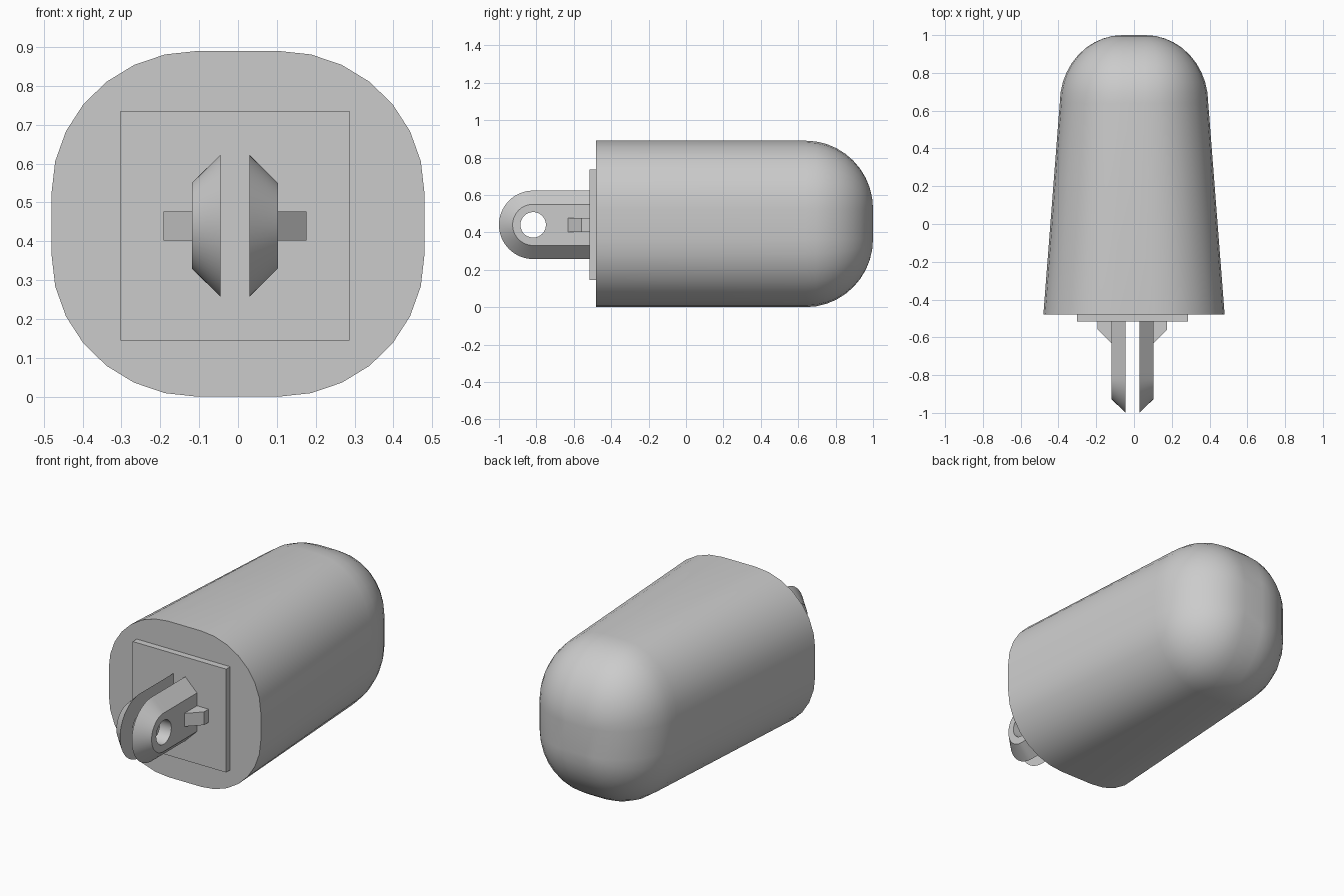
import bpy
import bmesh
from math import sin, cos, pi, radians

if "Cube" in bpy.data.objects:
    bpy.data.objects.remove(bpy.data.objects["Cube"])

grey = bpy.data.materials.new("plain grey")
grey.use_nodes = True
grey.diffuse_color = (0.6, 0.6, 0.6, 1)
grey.node_tree.nodes["Principled BSDF"].inputs["Base Color"].default_value = (0.6, 0.6, 0.6, 1)


def loft(name, rings, closed=False):
    """Join equal-length rings of points with quads; cap the ends or close the loop."""
    bm = bmesh.new()
    loops = [[bm.verts.new(p) for p in ring] for ring in rings]
    pairs = list(zip(loops, loops[1:]))
    if closed:
        pairs.append((loops[-1], loops[0]))
    else:
        bm.faces.new(loops[0])
        bm.faces.new(loops[-1])
    count = len(loops[0])
    for a, b in pairs:
        for i in range(count):
            j = (i + 1) % count
            bm.faces.new((a[i], a[j], b[j], b[i]))
    bmesh.ops.remove_doubles(bm, verts=bm.verts, dist=0.0001)
    bmesh.ops.recalc_face_normals(bm, faces=bm.faces)
    mesh = bpy.data.meshes.new(name)
    bm.to_mesh(mesh)
    bm.free()
    mesh.materials.append(grey)
    obj = bpy.data.objects.new(name, mesh)
    bpy.context.collection.objects.link(obj)
    bpy.ops.object.select_all(action='DESELECT')
    obj.select_set(True)
    bpy.context.view_layer.objects.active = obj
    bpy.ops.object.shade_smooth_by_angle(angle=radians(30))
    return obj


# Body: rounded-rectangle section, tapering in width, closed by a dome
MID_Z = 0.445
CORNER_STEPS = 7


def section(y, core_x, core_z, rx, rz):
    points = []
    for quarter, (sx, sz) in enumerate(((1, 1), (-1, 1), (-1, -1), (1, -1))):
        for k in range(CORNER_STEPS + 1):
            a = (quarter + k / CORNER_STEPS) * pi / 2
            points.append((sx * core_x + rx * cos(a), y, MID_Z + sz * core_z + rz * sin(a)))
    return points


DOME_START, DOME_STEPS = 0.64, 10
rings = [section(-0.48, 0.105, 0.08, 0.375, 0.365)]
for k in range(DOME_STEPS + 1):
    t = k / DOME_STEPS * pi / 2
    rings.append(section(DOME_START + 0.36 * sin(t), 0.06, 0.08, 0.333 * cos(t), 0.365 * cos(t)))
loft("body", rings)

# Mounting plate on the flat end
PIVOT_X, PIVOT_Y, PIVOT_Z = -0.008, -0.817, 0.44
HALF = 0.295
loft("mounting_plate", [
    [(PIVOT_X + sx * HALF, y, PIVOT_Z + sz * HALF)
     for sx, sz in ((-1, -1), (1, -1), (1, 1), (-1, 1))]
    for y in (-0.517, -0.47)])

# Clevis: two chamfered lugs with a pin hole, each braced by a wedge
STEPS = 64
BASE_Y = -0.5


def lug_outline(x, r):
    points = []
    for k in range(STEPS):
        a = k / STEPS * 2 * pi - pi / 2
        if a >= pi / 2:
            points.append((x, PIVOT_Y - r * sin(a - pi / 2), PIVOT_Z + r * cos(a - pi / 2)))
            continue
        q = a / (pi / 4)
        if abs(q) <= 1:
            points.append((x, BASE_Y, PIVOT_Z + r * q))
        else:
            y = PIVOT_Y + (BASE_Y - PIVOT_Y) * (2 - abs(q))
            points.append((x, y, PIVOT_Z + (r if q > 0 else -r)))
    return points


def hole(x, r=0.068):
    angles = [k / STEPS * 2 * pi - pi / 2 for k in range(STEPS)]
    return [(x, PIVOT_Y + r * cos(a), PIVOT_Z + r * sin(a)) for a in angles]


for side, s in (("left", 1), ("right", -1)):
    inner = PIVOT_X + s * 0.037
    outer = PIVOT_X + s * 0.111
    loft(side + "_lug", [hole(inner), lug_outline(inner, 0.183),
                         lug_outline(outer, 0.11), hole(outer)], closed=True)
    tip = PIVOT_X + s * 0.184
    root = PIVOT_X + s * 0.10
    wedge = ((root, BASE_Y), (tip, BASE_Y), (tip, -0.558), (outer, -0.632), (root, -0.632))
    loft(side + "_brace", [[(x, y, z) for x, y in wedge] for z in (0.402, 0.477)])
